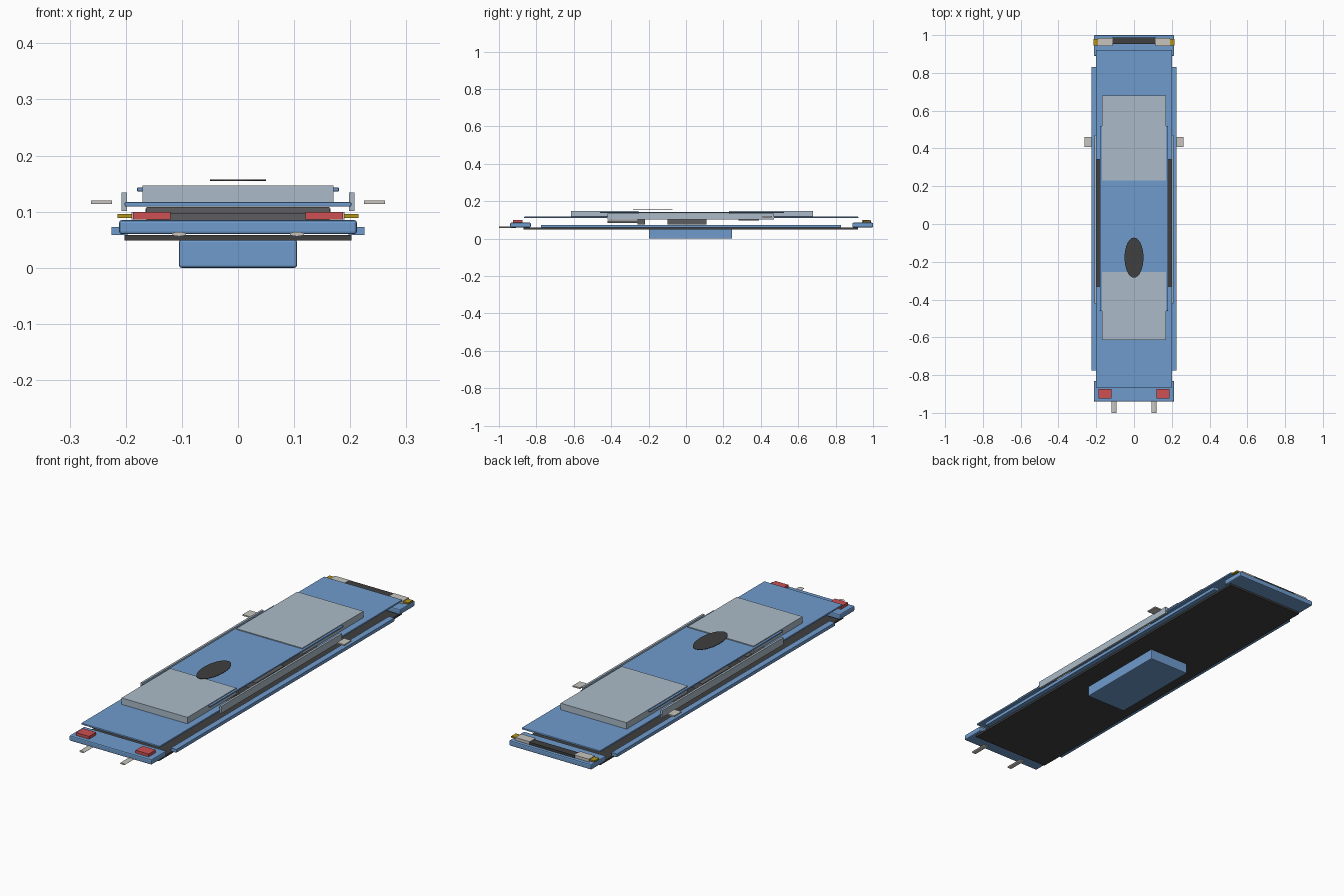
import bpy, bmesh, math

if "Cube" in bpy.data.objects:
    bpy.data.objects.remove(bpy.data.objects["Cube"])


def colour(name, r, g, b):
    m = bpy.data.materials.new(name)
    m.diffuse_color = (r, g, b, 1)
    m.use_nodes = True
    m.node_tree.nodes["Principled BSDF"].inputs["Base Color"].default_value = m.diffuse_color
    return m


BLUE = colour("body blue", 0.16, 0.33, 0.61)
GLASS = colour("pale glass", 0.41, 0.50, 0.58)
BLACK = colour("near black", 0.05, 0.05, 0.05)
GREY = colour("seat grey", 0.11, 0.11, 0.115)
RED = colour("lamp red", 0.61, 0.08, 0.085)
AMBER = colour("amber", 0.46, 0.30, 0.01)
SILVER = colour("warm silver", 0.58, 0.56, 0.52)


def finish(name, bm, mat, bevel=0.0):
    me = bpy.data.meshes.new(name)
    bm.to_mesh(me)
    bm.free()
    me.materials.append(mat)
    ob = bpy.data.objects.new(name, me)
    bpy.context.collection.objects.link(ob)
    if bevel:
        mod = ob.modifiers.new("rounded edges", "BEVEL")
        mod.width = bevel
        mod.segments = 2
    return ob


def box(name, x, y, z, mat, bevel=0.0):
    """Box from three (low, high) ranges."""
    bm = bmesh.new()
    bmesh.ops.create_cube(bm, size=1)
    for v in bm.verts:
        for i, (lo, hi) in enumerate((x, y, z)):
            v.co[i] = lo if v.co[i] < 0 else hi
    return finish(name, bm, mat, bevel)


def pair(name, x, y, z, mat, bevel=0.0):
    """The same box on both sides."""
    box("right_" + name, x, y, z, mat, bevel)
    box("left_" + name, (-x[1], -x[0]), y, z, mat, bevel)


def disc(name, centre, radii, depth, axis, sides, mat):
    """Elliptical cylinder along y or z."""
    bm = bmesh.new()
    bmesh.ops.create_cone(bm, cap_ends=True, segments=sides,
                          radius1=1, radius2=1, depth=1)
    for v in bm.verts:
        a, b, c = v.co.x * radii[0], v.co.y * radii[1], v.co.z * depth
        v.co = (a, b, c) if axis == "z" else (a, c, b)
        for i in range(3):
            v.co[i] += centre[i]
    bmesh.ops.recalc_face_normals(bm, faces=bm.faces)
    return finish(name, bm, mat)


# Underside
box("floor", (-0.202, 0.202), (-0.87, 0.92), (0.049, 0.058), BLACK)
box("underfloor_box", (-0.105, 0.105), (-0.198, 0.247), (0.0, 0.05), BLUE, 0.004)
pair("sill", (0.197, 0.225), (-0.775, 0.83), (0.058, 0.073), BLUE)

# Bumpers
box("tail_bumper", (-0.212, 0.212), (-0.94, -0.83), (0.06, 0.085), BLUE, 0.005)
box("nose_bumper", (-0.212, 0.212), (0.89, 1.0), (0.06, 0.085), BLUE, 0.005)

# Lid panels, open between them at the cabin
box("boot_lid", (-0.202, 0.202), (-0.865, -0.33), (0.109, 0.117), BLUE, 0.002)
box("bonnet", (-0.202, 0.202), (0.34, 0.922), (0.109, 0.117), BLUE, 0.002)

# Cabin
box("roof", (-0.18, 0.18), (-0.46, 0.52), (0.136, 0.143), BLUE, 0.002)
box("rear_window", (-0.17, 0.17), (-0.615, -0.255), (0.117, 0.147), GLASS)
box("windscreen", (-0.17, 0.17), (0.23, 0.68), (0.117, 0.147), GLASS)
pair("side_window", (0.198, 0.208), (-0.42, 0.47), (0.101, 0.134), GLASS)
disc("roof_oval", (0, -0.178, 0.156), (0.05, 0.106), 0.002, "z", 32, BLACK)

# Interior
box("rear_bench", (-0.163, 0.163), (-0.42, -0.26), (0.083, 0.098), GREY)
box("bench_back", (-0.163, 0.163), (-0.26, -0.22), (0.076, 0.108), GREY)
pair("seat", (0.03, 0.163), (-0.1, 0.11), (0.076, 0.108), GREY)
box("dashboard", (-0.165, 0.165), (0.28, 0.39), (0.098, 0.106), GREY)

# Lamps and grille
pair("tail_lamp", (0.12, 0.187), (-0.925, -0.873), (0.086, 0.099), RED)
pair("headlamp", (0.115, 0.19), (0.942, 0.986), (0.086, 0.099), SILVER)
pair("indicator", (0.19, 0.215), (0.946, 0.98), (0.089, 0.096), AMBER)
box("grille", (-0.117, 0.117), (0.952, 0.988), (0.086, 0.097), BLACK)

# Mirrors and exhaust pipes
pair("mirror", (0.225, 0.262), (0.408, 0.46), (0.114, 0.12), SILVER)
for side, x in (("right", 0.105), ("left", -0.105)):
    disc(side + "_exhaust", (x, -0.955, 0.06), (0.013, 0.004), 0.09, "y", 12, SILVER)
